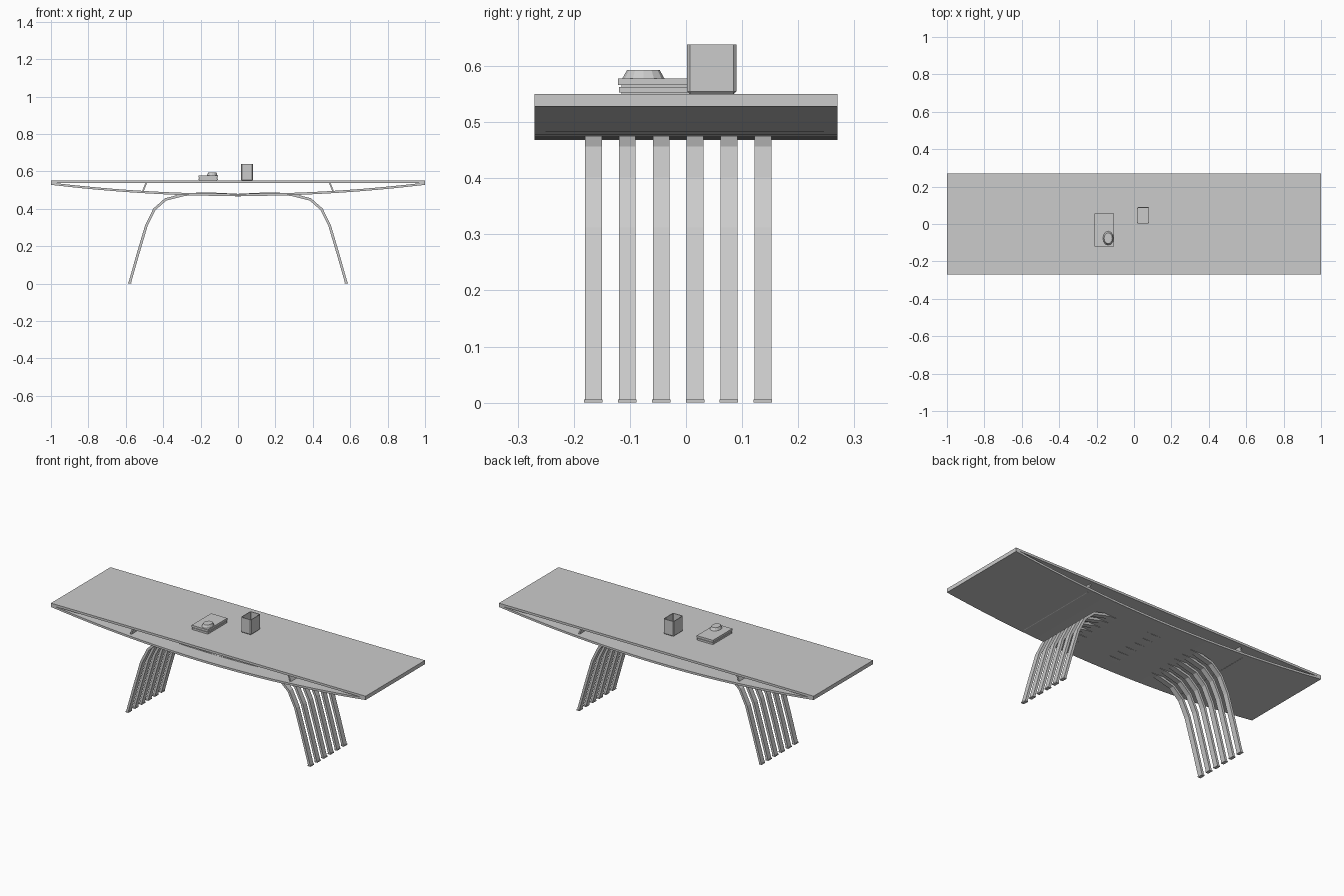
import bpy, bmesh, math
from mathutils import Vector, Matrix

cube = bpy.data.objects.get("Cube")
if cube:
    bpy.data.objects.remove(cube, do_unlink=True)

grey = bpy.data.materials.new("plain grey")
grey.use_nodes = True
grey.diffuse_color = (0.6, 0.6, 0.6, 1)
grey.node_tree.nodes["Principled BSDF"].inputs["Base Color"].default_value = (0.6, 0.6, 0.6, 1)


def finish(name, bm):
    bmesh.ops.recalc_face_normals(bm, faces=bm.faces)
    mesh = bpy.data.meshes.new(name)
    bm.to_mesh(mesh)
    bm.free()
    mesh.materials.append(grey)
    obj = bpy.data.objects.new(name, mesh)
    bpy.context.collection.objects.link(obj)
    return obj


def add_box(bm, lo, hi):
    lo, hi = Vector(lo), Vector(hi)
    matrix = Matrix.Translation((lo + hi) / 2) @ Matrix.Diagonal((*(hi - lo), 1))
    return bmesh.ops.create_cube(bm, size=1, matrix=matrix)["verts"]


def box(name, lo, hi):
    bm = bmesh.new()
    add_box(bm, lo, hi)
    return finish(name, bm)


def strip(name, path, thick, y0, y1, upright=False):
    """Sweep a flat bar of the given thickness along an x-z path."""
    bm = bmesh.new()
    pts = [Vector(p) for p in path]
    rings = []
    for i, p in enumerate(pts):
        t = (pts[min(i + 1, len(pts) - 1)] - pts[max(i - 1, 0)]).normalized()
        n = Vector((0, 1)) if upright else Vector((-t.y, t.x))
        if not upright and p.y == 0:
            n = Vector((math.copysign(1, n.x), 0))  # cut level with the floor
        a, b = p + n * thick / 2, p - n * thick / 2
        rings.append([bm.verts.new((q.x, y, q.y))
                      for q, y in ((a, y0), (a, y1), (b, y1), (b, y0))])
    for r, s in zip(rings, rings[1:]):
        for k in range(4):
            bm.faces.new((r[k], r[(k + 1) % 4], s[(k + 1) % 4], s[k]))
    bm.faces.new(rings[0])
    bm.faces.new(rings[-1])
    return finish(name, bm)


# Table top and the bowed panel beneath it
HALF = 0.27
box("table_top", (-1, -HALF, 0.537), (1, HALF, 0.55))
N = 24
bow = [(x, 0.474 + 0.06 * x * x) for x in (2 * i / N - 1 for i in range(N + 1))]
strip("bowed_panel", bow, 0.012, -HALF, HALF, upright=True)

# Slanted struts between top and panel
for side, word in ((1, "left"), (-1, "right")):
    strip(word + "_strut", [(side * 0.49, 0.54), (side * 0.512, 0.484)], 0.008, -0.25, 0.246)

# Six arched leg bars, each running through the panel from side to side
half_path = [(0.58, 0), (0.535, 0.158), (0.49, 0.31), (0.447, 0.397), (0.387, 0.45),
             (0.285, 0.476), (0.17, 0.481), (0.08, 0.477)]
leg_path = [(-x, z) for x, z in half_path] + [(0, 0.473)] + half_path[::-1]
for i in range(6):
    y = -0.165 + i * 0.0604
    strip(f"leg_bar_{i + 1}", leg_path, 0.014, y - 0.015, y + 0.015)
    for side, word in ((1, "left"), (-1, "right")):
        x = side * 0.579
        box(f"{word}_foot_{i + 1}", (x - 0.009, y - 0.0165, 0), (x + 0.009, y + 0.0165, 0.006))

# Two stacked books
box("lower_book", (-0.21, -0.119, 0.553), (-0.107, 0.055, 0.563))
box("book_core", (-0.206, -0.115, 0.55), (-0.111, 0.051, 0.57))
box("upper_book", (-0.21, -0.121, 0.566), (-0.107, 0.056, 0.578))

# Low oval dish, upside down on the books
bm = bmesh.new()
bmesh.ops.create_cone(bm, cap_ends=True, segments=12, radius1=0.038, radius2=0.029, depth=0.016,
                      matrix=Matrix.Translation((-0.138, -0.076, 0.585)) @ Matrix.Diagonal((0.76, 1, 1, 1)))
finish("oval_dish", bm)

# Open square cup with softened corners
bm = bmesh.new()
add_box(bm, (0.016, 0.002, 0.55), (0.081, 0.09, 0.638))
rim = max(v.co.z for v in bm.verts) - 0.001
soft = [e for e in bm.edges if min(v.co.z for v in e.verts) < rim]
bmesh.ops.bevel(bm, geom=soft, offset=0.005, segments=1, affect='EDGES')
top = max(bm.faces, key=lambda f: f.calc_center_median().z)
bmesh.ops.inset_region(bm, faces=[top], thickness=0.004)
down = bmesh.ops.extrude_discrete_faces(bm, faces=[top])["faces"]
bmesh.ops.translate(bm, verts=down[0].verts[:], vec=(0, 0, -0.08))
finish("square_cup", bm)
